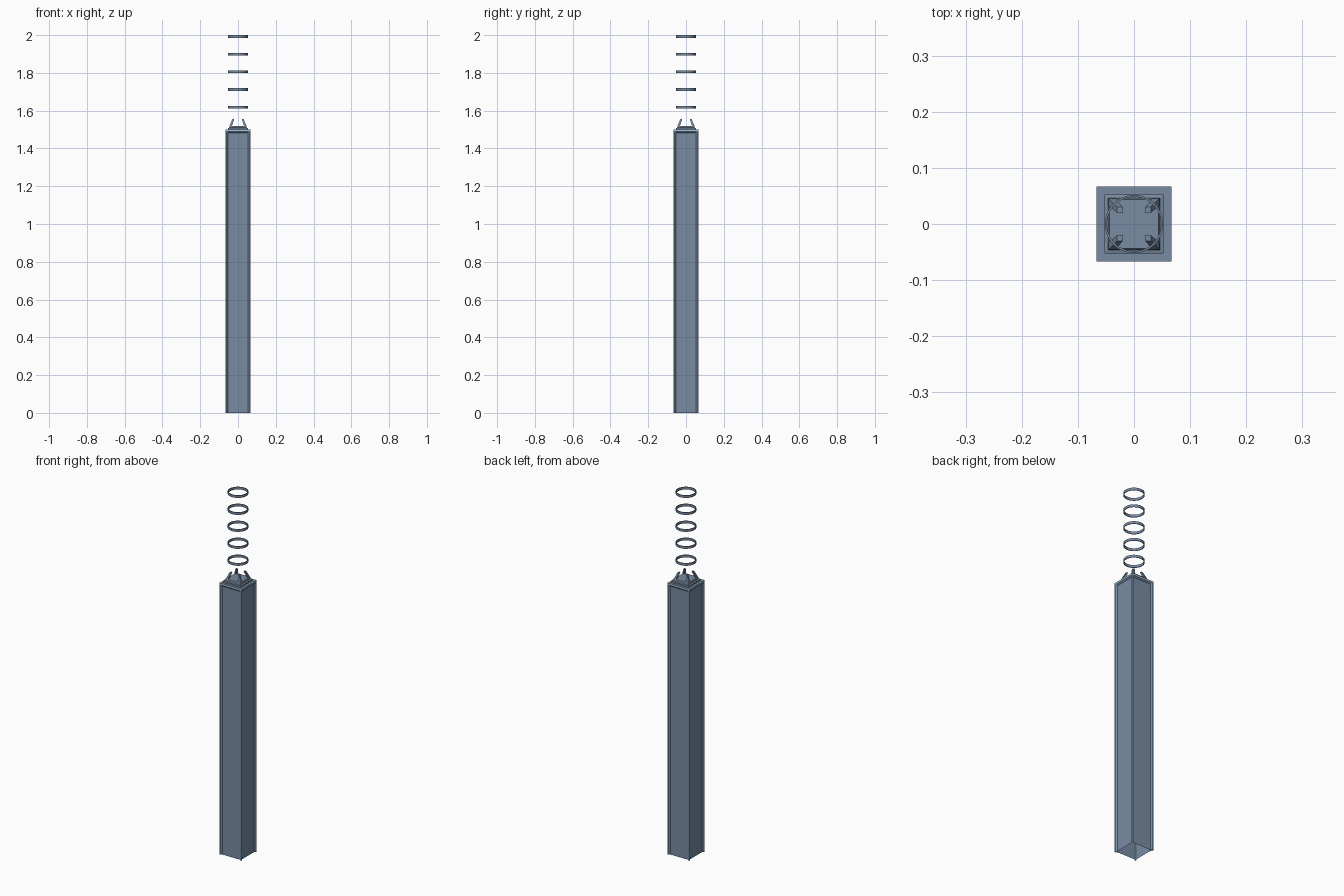
import bpy, bmesh, math
from mathutils import Matrix

if "Cube" in bpy.data.objects:
    bpy.data.objects.remove(bpy.data.objects["Cube"])


def material(name, rgb):
    m = bpy.data.materials.new(name)
    m.diffuse_color = (*rgb, 1)
    m.use_nodes = True
    m.node_tree.nodes["Principled BSDF"].inputs["Base Color"].default_value = m.diffuse_color
    return m


SLATE = material("slate", (0.19, 0.26, 0.36))
BLUE = material("light_blue", (0.36, 0.60, 0.78))


def finish(name, bm, mats, normals=True):
    bmesh.ops.remove_doubles(bm, verts=bm.verts, dist=1e-5)
    if normals:
        bmesh.ops.recalc_face_normals(bm, faces=bm.faces)
    me = bpy.data.meshes.new(name)
    bm.to_mesh(me)
    bm.free()
    for m in mats:
        me.materials.append(m)
    ob = bpy.data.objects.new(name, me)
    bpy.context.collection.objects.link(ob)
    return ob


def loft(bm, loops, cap_start=True, cap_end=True):
    rings = [[bm.verts.new(p) for p in loop] for loop in loops]
    n = len(rings[0])
    for a, b in zip(rings, rings[1:]):
        for i in range(n):
            bm.faces.new((a[i], a[(i + 1) % n], b[(i + 1) % n], b[i]))
    if cap_start:
        bm.faces.new(rings[0][::-1])
    if cap_end:
        bm.faces.new(rings[-1])


def square(lo, hi, z):
    return [(lo, lo, z), (hi, lo, z), (hi, hi, z), (lo, hi, z)]


# Post shell: four recessed slate panels in light frames, closed top, open underside
H, DEPTH = 0.067, 0.007
xs = [-H, -0.060, -0.053, 0.053, 0.060, H]
zs = [0, 1.483, 1.490, 1.5]
bm = bmesh.new()
for k in range(4):
    rot = Matrix.Rotation(k * math.pi / 2, 3, 'Z')
    grid = []
    for j, z in enumerate(zs):
        row = []
        for i, x in enumerate(xs):
            d = DEPTH if i in (2, 3) and j < 2 else 0
            v = bm.verts.new((x, -H + d, z))
            v.co = rot @ v.co
            row.append(v)
        grid.append(row)
    for j, (a, b) in enumerate(zip(grid, grid[1:])):
        for i in range(5):
            f = bm.faces.new((a[i], a[i + 1], b[i + 1], b[i]))
            f.material_index = 1 if i in (0, 4) or j == 2 else 0
bm.faces.new([bm.verts.new(p) for p in square(-H, H, 1.5)])
finish("post", bm, [SLATE, BLUE], normals=False)

# Stepped cap on the post
bm = bmesh.new()
steps = ((0.053, 1.5), (0.053, 1.508), (0.046, 1.510), (0.044, 1.520))
loft(bm, [square(-s, s, z) for s, z in steps], cap_start=False)
finish("cap", bm, [SLATE])

# Four claws leaning inward from the cap corners
for k in range(4):
    bm = bmesh.new()
    loft(bm, [square(0.032, 0.045, 1.519), square(0.020, 0.030, 1.555)])
    bmesh.ops.rotate(bm, verts=bm.verts, matrix=Matrix.Rotation(k * math.pi / 2, 3, 'Z'))
    finish(f"claw_{k + 1}", bm, [SLATE])

# Floating rings stacked above the claws
SEG, R_OUT, R_IN, HALF = 32, 0.052, 0.0485, 0.007
for k in range(5):
    z = 1.618 + k * 0.09375
    bm = bmesh.new()
    profile = [(R_OUT, z - HALF), (R_OUT, z + HALF), (R_IN, z + HALF), (R_IN, z - HALF),
               (R_OUT, z - HALF)]
    loft(bm, [[(r * math.cos(t), r * math.sin(t), h)
               for t in (2 * math.pi * i / SEG for i in range(SEG))] for r, h in profile],
         False, False)
    ring = finish(f"ring_{k + 1}", bm, [SLATE])
    bpy.ops.object.select_all(action='DESELECT')
    ring.select_set(True)
    bpy.context.view_layer.objects.active = ring
    bpy.ops.object.shade_smooth_by_angle(angle=math.radians(30))
